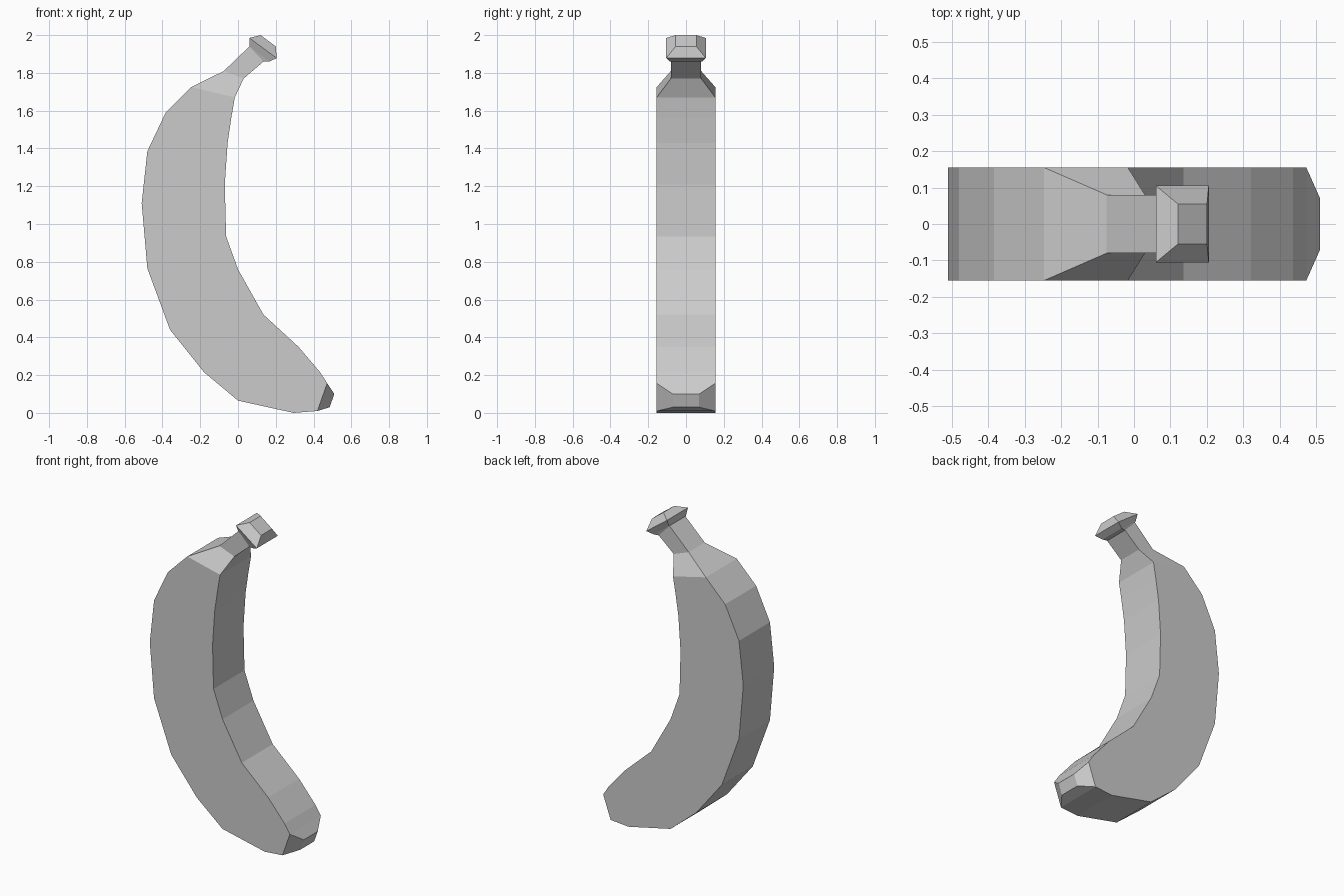
import bpy, bmesh


def loft(name, stations):
    """Skin rectangular sections: (outer x, z, inner x, z, half width)."""
    bm = bmesh.new()
    rings = []
    for ox, oz, ix, iz, w in stations:
        rings.append([bm.verts.new(p) for p in
                      ((ox, -w, oz), (ix, -w, iz), (ix, w, iz), (ox, w, oz))])
    for a, b in zip(rings, rings[1:]):
        for i in range(4):
            j = (i + 1) % 4
            bm.faces.new((a[i], a[j], b[j], b[i]))
    bm.faces.new(rings[0][::-1])
    bm.faces.new(rings[-1])
    bmesh.ops.recalc_face_normals(bm, faces=bm.faces[:])
    mesh = bpy.data.meshes.new(name)
    bm.to_mesh(mesh)
    bm.free()
    obj = bpy.data.objects.new(name, mesh)
    bpy.context.collection.objects.link(obj)
    return obj


W = 0.155  # body half width

# One continuous skin: blossom tip, curved body, stem and flared stem cap
loft("banana", [
    # blossom tip
    (0.485, 0.03, 0.51, 0.10, 0.07),
    # curved body
    (0.42, 0.01, 0.472, 0.157, W),
    (0.295, 0.0, 0.435, 0.215, W),
    (0.0, 0.065, 0.32, 0.35, W),
    (-0.18, 0.215, 0.135, 0.52, W),
    (-0.36, 0.44, 0.0, 0.76, W),
    (-0.48, 0.765, -0.063, 0.935, W),
    (-0.51, 1.11, -0.07, 1.21, W),
    (-0.48, 1.385, -0.055, 1.43, W),
    (-0.383, 1.59, -0.035, 1.565, W),
    (-0.247, 1.725, -0.017, 1.67, W),
    # stem
    (-0.075, 1.81, 0.03, 1.77, 0.08),
    (0.06, 1.94, 0.135, 1.86, 0.08),
    # stem cap
    (0.06, 1.942, 0.165, 1.86, 0.085),
    (0.06, 1.985, 0.205, 1.878, 0.105),
    (0.12, 2.0, 0.2, 1.94, 0.055),
])
